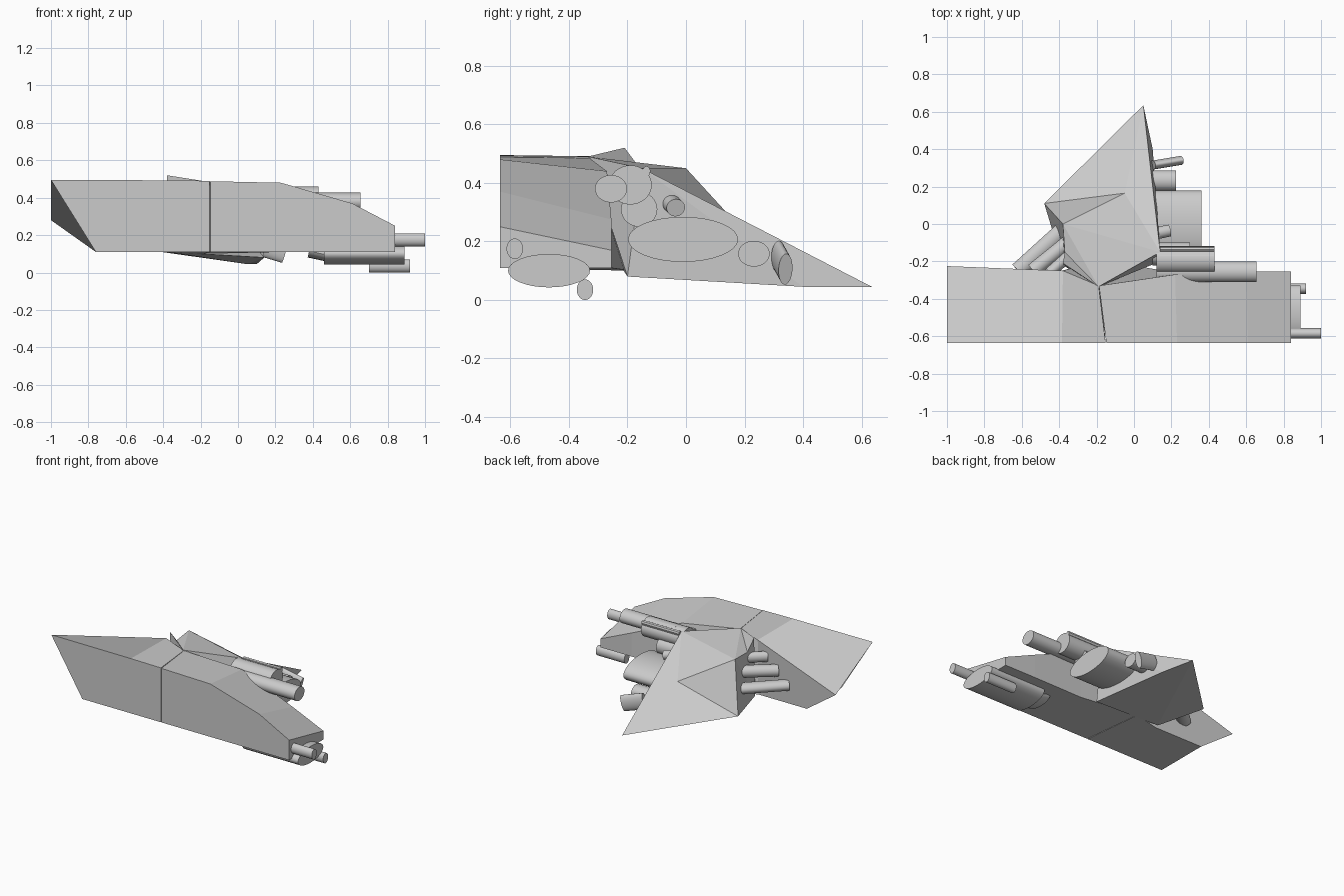
import bpy, bmesh, math
from mathutils import Vector, Matrix

if "Cube" in bpy.data.objects:
    bpy.data.objects.remove(bpy.data.objects["Cube"])


def finish(bm, name):
    bmesh.ops.recalc_face_normals(bm, faces=bm.faces)
    me = bpy.data.meshes.new(name)
    bm.to_mesh(me)
    bm.free()
    ob = bpy.data.objects.new(name, me)
    bpy.context.collection.objects.link(ob)
    return ob


def loft(name, stations):
    """Box hull through stations: (front top, back top, back bottom, front bottom)."""
    bm = bmesh.new()
    rings = [[bm.verts.new(p) for p in s] for s in stations]
    for a, b in zip(rings, rings[1:]):
        for i in range(4):
            j = (i + 1) % 4
            bm.faces.new((a[i], a[j], b[j], b[i]))
    bm.faces.new(rings[0])
    bm.faces.new(rings[-1])
    return finish(bm, name)


def rod(name, start, end, wide, tall, sides=32):
    """Elliptical tube between two points."""
    a, b = Vector(start), Vector(end)
    d = (b - a).normalized()
    side = Vector((0, 0, 1)).cross(d).normalized()
    up = d.cross(side)
    rot = Matrix((side, up, d)).transposed().to_4x4()
    m = Matrix.Translation((a + b) / 2) @ rot @ Matrix.Diagonal((wide, tall, (b - a).length, 1))
    bm = bmesh.new()
    bmesh.ops.create_cone(bm, cap_ends=True, segments=sides, radius1=1, radius2=1, depth=1, matrix=m)
    ob = finish(bm, name)
    bpy.ops.object.select_all(action='DESELECT')
    bpy.context.view_layer.objects.active = ob
    ob.select_set(True)
    bpy.ops.object.shade_smooth_by_angle(angle=math.radians(35))
    return ob


FRONT = -0.635

# Left hull, with raked end
loft("left_hull", [
    [(-1, FRONT, .495), (-1, -.225, .28), (-.76, -.25, .11), (-.76, FRONT, .11)],
    [(-.385, FRONT, .493), (-.38, -.25, .49), (-.385, -.25, .11), (-.385, FRONT, .11)],
    [(-.152, FRONT, .49), (-.189, -.33, .485), (-.189, -.19, .10), (-.152, FRONT, .11)],
])

# Right hull, stepping down to the nose
loft("right_hull", [
    [(-.148, FRONT, .488), (-.187, -.33, .485), (-.187, -.19, .10), (-.148, FRONT, .11)],
    [(.23, FRONT, .48), (.22, -.27, .44), (.22, -.26, .11), (.23, FRONT, .11)],
    [(.61, FRONT, .37), (.60, -.255, .275), (.60, -.255, .11), (.61, FRONT, .11)],
    [(.84, FRONT, .25), (.84, -.255, .17), (.84, -.255, .11), (.84, FRONT, .11)],
])

# Pointed rear hull; G is the small raised fin, L the lower right corner
P = dict(
    A=(.05, .635, .045), B=(-.05, .165, .27), C=(-.38, 0, .45),
    D=(-.19, -.335, .49), E=(.14, -.15, .45), F=(-.48, .11, .12),
    G=(-.38, -.21, .52), M=(-.37, -.15, .44), L=(.10, .40, .045),
    I=(.14, -.20, .08), J=(-.38, -.22, .11),
)
bm = bmesh.new()
V = {k: bm.verts.new(p) for k, p in P.items()}
for f in "CDE CEB ABF BCF ABE AEL ELI DIE DJI CDM DGM GJD GMJ CMJ FJC AFJ AJI AIL".split():
    bm.faces.new([V[k] for k in f])
finish(bm, "rear_hull")

# Tubes along x: name, start x, end x, y, z, half width, half height
for name, x0, x1, y, z, w, h in [
    ("main_engine", .07, .36, -.01, .207, .188, .077),
    ("upper_engine", .12, .43, -.19, .393, .073, .067),
    ("long_upper_engine", .12, .655, -.256, .38, .055, .047),
    ("middle_engine", .10, .30, -.16, .31, .062, .06),
    ("rear_engine", .08, .225, .232, .158, .054, .044),
    ("belly_engine", .46, .89, -.468, .10, .14, .057),
    ("belly_small_tube", .70, .92, -.345, .035, .028, .035),
    ("nose_tube", .75, 1.0, -.585, .175, .028, .035),
]:
    rod(name, (x0, y, z), (x1, y, z), w, h)

# Ribs on the upper engine and a sloped belly pipe
for i, y in enumerate((-.135, -.17, -.205)):
    rod(f"engine_rib_{i}", (.14, y, .44), (.43, y, .44), .014, .018, 8)
rod("belly_pipe", (.38, -.468, .115), (.54, -.468, .08), .10, .035, 16)

# Angled tubes on the rear hull's right side
rod("rear_exhaust", (.10, .315, .15), (.25, .34, .105), .024, .055)
rod("side_exhaust", (.07, -.06, .34), (.19, -.035, .315), .032, .03)

# Struts linking the rear hull to the left hull
rod("strut_low", (-.30, .04, .23), (-.62, -.25, .24), .045, .035)
rod("strut_mid", (-.28, -.04, .32), (-.54, -.25, .32), .04, .04)
rod("strut_high", (-.27, -.10, .39), (-.45, -.26, .39), .03, .035)
